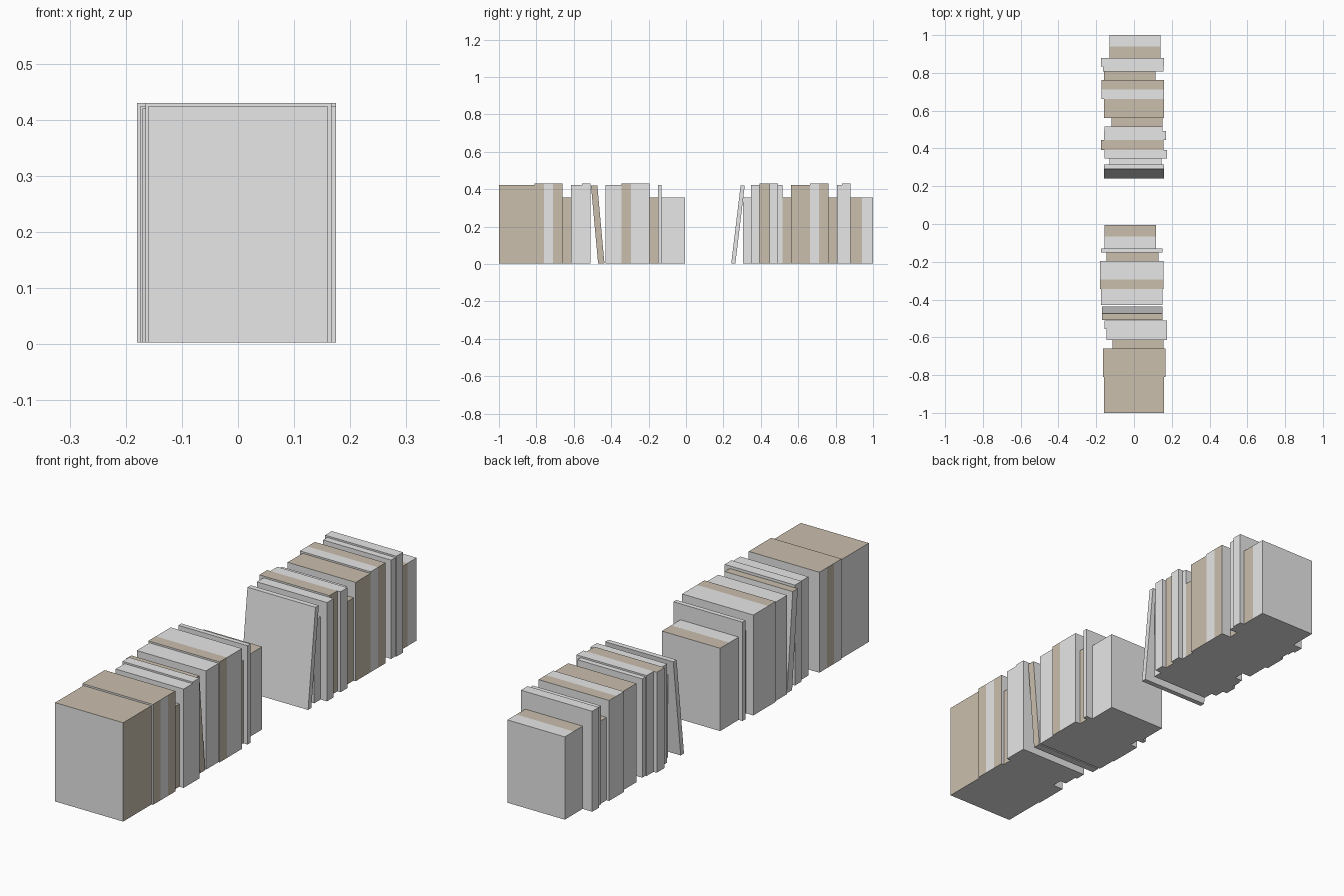
import bpy
import bmesh
from mathutils import Vector, Matrix

if "Cube" in bpy.data.objects:
    bpy.data.objects.remove(bpy.data.objects["Cube"], do_unlink=True)


def make_material(name, colour):
    mat = bpy.data.materials.new(name)
    mat.use_nodes = True
    mat.diffuse_color = colour
    mat.node_tree.nodes["Principled BSDF"].inputs["Base Color"].default_value = colour
    return mat


GREY = make_material("pale grey", (0.8, 0.8, 0.8, 1))
TAN = make_material("tan", (0.59, 0.52, 0.42, 1))

# Book heights
TALL, MID, SHORT = 0.43, 0.423, 0.355
BASE = 0.003


def band_at(pattern, fraction):
    """Letter of the equal-width colour band found at this fraction of the thickness."""
    return pattern[min(int(fraction * len(pattern)), len(pattern) - 1)]


def make_book(name, y, thickness, left, right, height, spine, top, fore="g", lean=0.0):
    """Box with banded spine (+x), top and fore edge (-x); lean shears it along y."""
    bm = bmesh.new()
    size = Vector((right - left, thickness, height - BASE))
    centre = Vector(((left + right) / 2, y + thickness / 2, (height + BASE) / 2))
    bmesh.ops.create_cube(bm, size=1, matrix=Matrix.Translation(centre) @ Matrix.Diagonal(size).to_4x4())
    # Cut the box where the colour bands meet
    cuts = {i / len(p) for p in (spine, top, fore) for i in range(1, len(p))}
    for cut in cuts:
        bmesh.ops.bisect_plane(bm, geom=bm.verts[:] + bm.edges[:] + bm.faces[:],
                               plane_co=(0, y + cut * thickness, 0), plane_no=(0, 1, 0))
    bm.normal_update()
    # Colour by face direction
    for face in bm.faces:
        fraction = (face.calc_center_median().y - y) / thickness
        n = face.normal
        pattern = spine if n.x > 0.5 else fore if n.x < -0.5 else top if n.z > 0.5 else "g"
        face.material_index = int(band_at(pattern, fraction) == "t")
    for v in bm.verts:
        v.co.y += lean * (v.co.z - BASE) / (height - BASE)
    mesh = bpy.data.meshes.new(name)
    bm.to_mesh(mesh)
    bm.free()
    mesh.materials.append(GREY)
    mesh.materials.append(TAN)
    bpy.context.collection.objects.link(bpy.data.objects.new(name, mesh))


def make_row(name, y, books):
    """Upright books side by side, starting at y."""
    for number, (thickness, *rest) in enumerate(books, 1):
        make_book(f"{name}_book_{number}", y, thickness, *rest)
        y += thickness


# Front row, before the leaning book
make_row("front_row", -1, [
    (0.19, -0.16, 0.16, MID, "t", "t"),
    (0.15, -0.165, 0.167, TALL, "tgt", "t", "gtg"),
    (0.045, -0.115, 0.155, SHORT, "t", "t"),
    (0.06, -0.145, 0.175, MID, "g", "g"),
    (0.045, -0.155, 0.175, TALL, "g", "g"),
])
make_book("front_leaning_book", -0.47, 0.034, -0.17, 0.15, 0.42, "t", "t", lean=-0.038)

# Middle row, after the leaning book
make_row("middle_row", -0.43, [
    (0.085, -0.175, 0.15, MID, "g", "g"),
    (0.15, -0.18, 0.155, TALL, "tgg", "tgg"),
    (0.045, -0.145, 0.13, SHORT, "t", "t"),
    (0.02, -0.175, 0.15, MID, "g", "g"),
    (0.125, -0.157, 0.117, SHORT, "g", "gt"),
])

# Back row, beyond the gap
make_book("back_leaning_book", 0.242, 0.022, -0.16, 0.16, 0.42, "g", "g", lean=0.05)
make_row("back_row", 0.305, [
    (0.043, -0.13, 0.145, SHORT, "g", "g"),
    (0.045, -0.155, 0.175, MID, "g", "g"),
    (0.053, -0.175, 0.155, TALL, "t", "t"),
    (0.047, -0.16, 0.17, TALL, "g", "g"),
    (0.022, -0.155, 0.15, MID, "g", "g"),
    (0.047, -0.12, 0.15, SHORT, "t", "t"),
    (0.1, -0.16, 0.16, MID, "t", "t"),
    (0.1, -0.172, 0.16, TALL, "gt", "gt"),
    (0.045, -0.16, 0.115, SHORT, "t", "t"),
    (0.028, -0.165, 0.155, MID, "g", "g"),
    (0.045, -0.175, 0.16, TALL, "g", "g"),
    (0.12, -0.13, 0.14, SHORT, "tg", "tg"),
])
